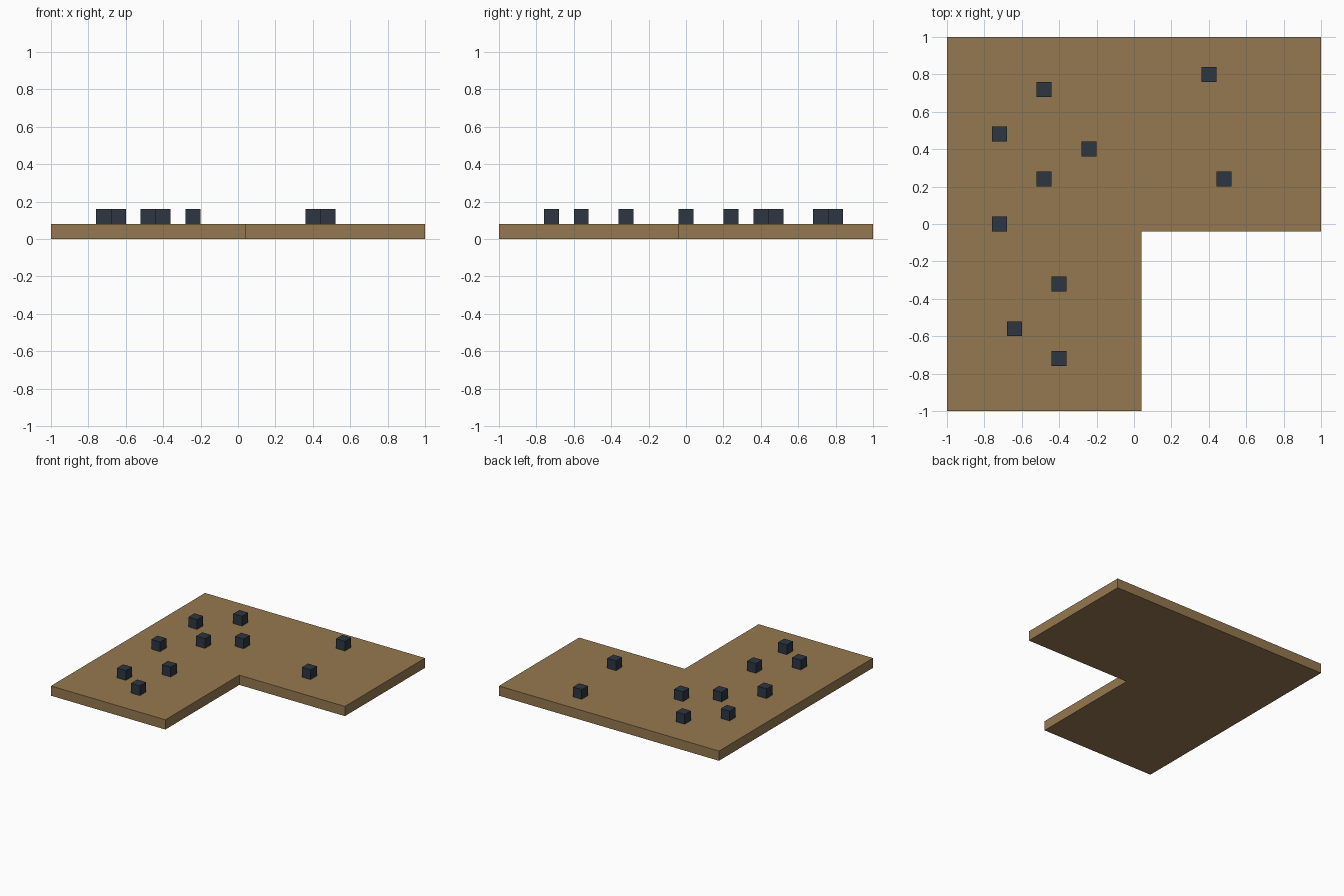
import bpy
import bmesh

default = bpy.data.objects.get("Cube")
if default:
    bpy.data.objects.remove(default, do_unlink=True)

UNIT = 0.08  # board thickness and block size


def make_material(name, rgb):
    mat = bpy.data.materials.new(name)
    mat.use_nodes = True
    colour = (*rgb, 1.0)
    mat.diffuse_color = colour
    mat.node_tree.nodes["Principled BSDF"].inputs["Base Color"].default_value = colour
    return mat


def add_object(name, bm, mat):
    bmesh.ops.recalc_face_normals(bm, faces=bm.faces)
    mesh = bpy.data.meshes.new(name)
    bm.to_mesh(mesh)
    bm.free()
    mesh.materials.append(mat)
    obj = bpy.data.objects.new(name, mesh)
    bpy.context.collection.objects.link(obj)
    return obj


wood = make_material("tan_brown", (0.30, 0.19, 0.08))
slate = make_material("dark_slate", (0.027, 0.037, 0.054))

# L-shaped board, extruded from its outline
outline = [(-1, -1), (0.04, -1), (0.04, -0.04), (1, -0.04), (1, 1), (-1, 1)]
bm = bmesh.new()
base = bm.faces.new([bm.verts.new((x, y, 0)) for x, y in outline])
top = bmesh.ops.extrude_face_region(bm, geom=[base], use_keep_orig=True)
bmesh.ops.translate(bm, vec=(0, 0, UNIT),
                    verts=[v for v in top["geom"] if isinstance(v, bmesh.types.BMVert)])
add_object("floor_board", bm, wood)

# Small blocks standing on the board
spots = [(-0.48, 0.72), (0.40, 0.80), (-0.72, 0.48), (-0.24, 0.40), (-0.48, 0.24),
         (0.48, 0.24), (-0.72, 0), (-0.40, -0.32), (-0.64, -0.56), (-0.40, -0.72)]
for i, (x, y) in enumerate(spots, 1):
    bm = bmesh.new()
    bmesh.ops.create_cube(bm, size=UNIT)
    block = add_object(f"block_{i}", bm, slate)
    block.location = (x, y, UNIT * 1.5)
